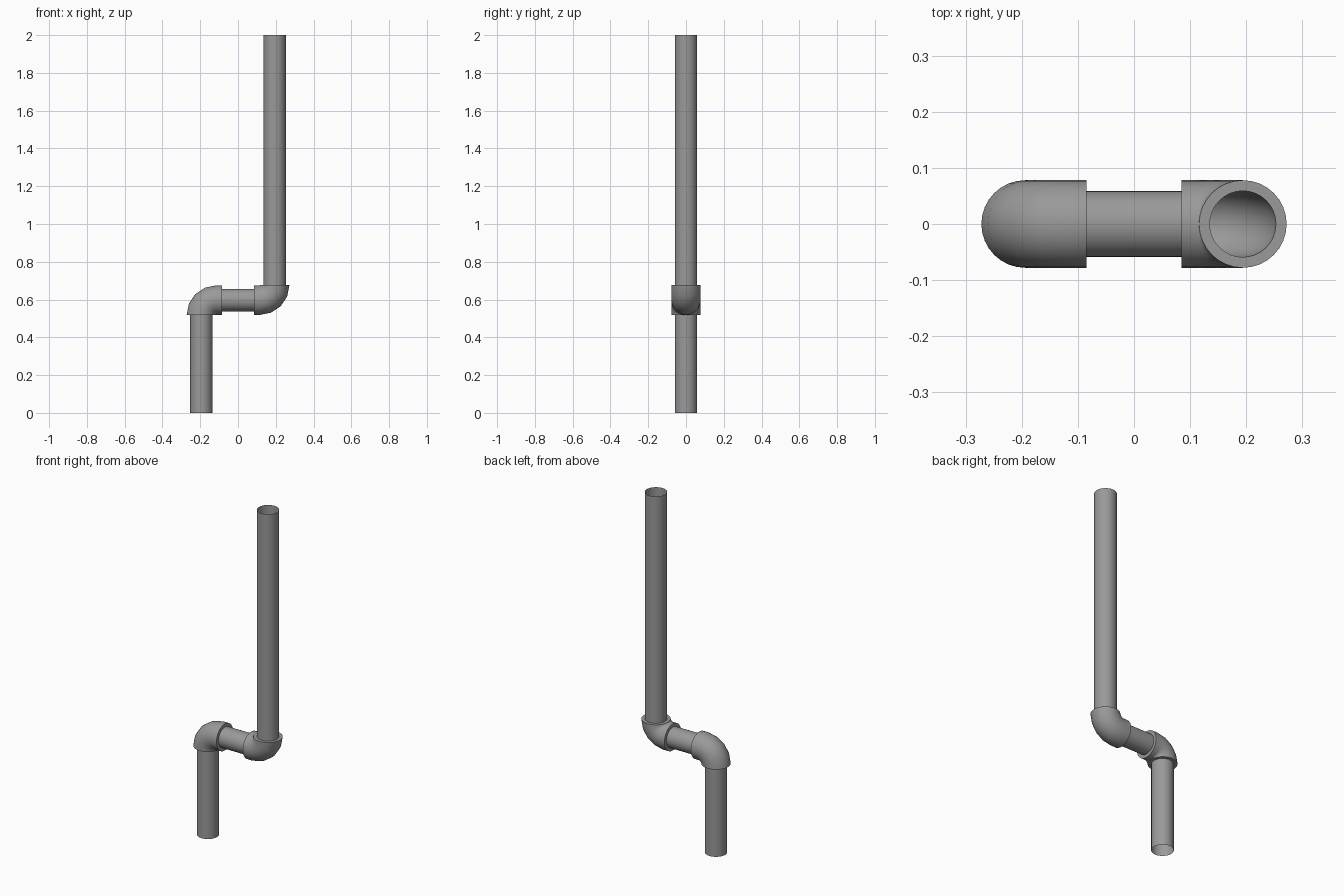
import bpy, bmesh, math
from mathutils import Vector

cube = bpy.data.objects.get("Cube")
if cube:
    bpy.data.objects.remove(cube)

SIDES = 32
PIPE_R, ELBOW_R, BEND_R = 0.059, 0.078, 0.079
AXIS_X, MID_Z = 0.194, 0.597      # riser offset and height of the cross pipe
COLLAR = 0.03

grey = bpy.data.materials.new("pipe grey")
grey.use_nodes = True
colour = (0.32, 0.32, 0.32, 1)
grey.diffuse_color = colour
grey.node_tree.nodes["Principled BSDF"].inputs["Base Color"].default_value = colour


def ring(bm, centre, angle, radius):
    """Circle of vertices whose axis leans by angle from z towards +x."""
    across = Vector((math.cos(angle), 0, -math.sin(angle)))
    depth = Vector((0, 1, 0))
    turns = [2 * math.pi * i / SIDES for i in range(SIDES)]
    return [bm.verts.new(Vector(centre) + radius * (across * math.cos(t) + depth * math.sin(t)))
            for t in turns]


def bridge(bm, rings):
    for a, b in zip(rings, rings[1:]):
        for i in range(SIDES):
            j = (i + 1) % SIDES
            bm.faces.new((a[i], a[j], b[j], b[i]))


def finish(name, bm):
    mesh = bpy.data.meshes.new(name)
    bm.normal_update()
    bm.to_mesh(mesh)
    bm.free()
    obj = bpy.data.objects.new(name, mesh)
    bpy.context.collection.objects.link(obj)
    mesh.materials.append(grey)
    bpy.ops.object.select_all(action='DESELECT')
    obj.select_set(True)
    bpy.context.view_layer.objects.active = obj
    bpy.ops.object.shade_smooth_by_angle(angle=math.radians(40))
    return obj


def pipe(name, start, end, angle):
    """Open thin-walled straight tube."""
    bm = bmesh.new()
    bridge(bm, [ring(bm, p, angle, PIPE_R) for p in (start, end)])
    return finish(name, bm)


def elbow(name, flip):
    """Hollow quarter bend with a short collar on its level end."""
    stations = []
    pivot = Vector((-AXIS_X + BEND_R, 0, MID_Z - BEND_R))
    for i in range(5):
        a = math.pi / 2 * i / 4
        stations.append((pivot + BEND_R * Vector((-math.cos(a), 0, math.sin(a))), a))
    stations.append((stations[-1][0] + Vector((COLLAR, 0, 0)), math.pi / 2))
    bm = bmesh.new()
    outer = [ring(bm, c, a, ELBOW_R) for c, a in stations]
    inner = [ring(bm, c, a, PIPE_R) for c, a in stations]
    bridge(bm, outer + inner[::-1] + outer[:1])
    if flip:  # half turn about the middle of the cross pipe
        for v in bm.verts:
            v.co.x, v.co.z = -v.co.x, 2 * MID_Z - v.co.z
    return finish(name, bm)


# Fittings
elbow("lower_elbow", False)
elbow("upper_elbow", True)

# Straight pipes, meeting the rims of the fittings
cross_end = AXIS_X - BEND_R - COLLAR
pipe("lower_pipe", (-AXIS_X, 0, 0), (-AXIS_X, 0, MID_Z - BEND_R), 0)
pipe("upper_pipe", (AXIS_X, 0, MID_Z + BEND_R), (AXIS_X, 0, 2), 0)
pipe("cross_pipe", (-cross_end, 0, MID_Z), (cross_end, 0, MID_Z), math.pi / 2)
